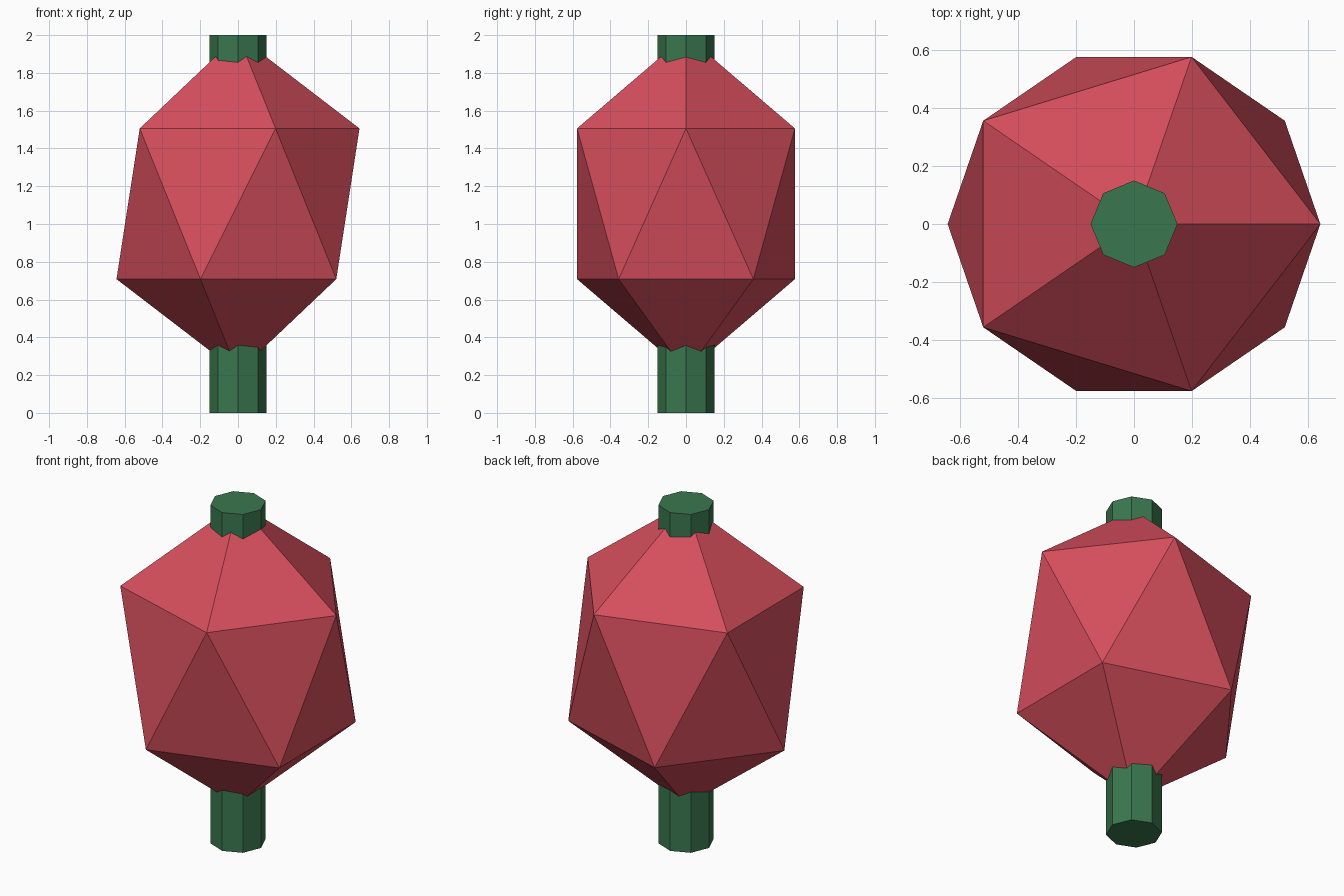
import bpy

cube = bpy.data.objects.get("Cube")
if cube:
    bpy.data.objects.remove(cube, do_unlink=True)


def make_material(name, color):
    mat = bpy.data.materials.new(name)
    mat.use_nodes = True
    mat.diffuse_color = color
    mat.node_tree.nodes["Principled BSDF"].inputs["Base Color"].default_value = color
    return mat


def finish(name, mat):
    obj = bpy.context.object
    obj.name = obj.data.name = name
    obj.data.materials.append(mat)
    bpy.ops.object.shade_flat()
    return obj


red = make_material("soft red", (0.67, 0.077, 0.108, 1))
green = make_material("leaf green", (0.042, 0.185, 0.077, 1))

# Faceted body: a stretched icosahedron
bpy.ops.mesh.primitive_ico_sphere_add(subdivisions=1, radius=1, location=(0, 0, 1.107))
body = finish("body", red)
body.scale = (0.719, 0.678, 0.892)
bpy.ops.object.transform_apply(location=False, rotation=False, scale=True)

# Eight-sided stem running through the body
bpy.ops.mesh.primitive_cylinder_add(vertices=8, radius=0.15, depth=2, location=(0, 0, 1))
finish("stem", green)
